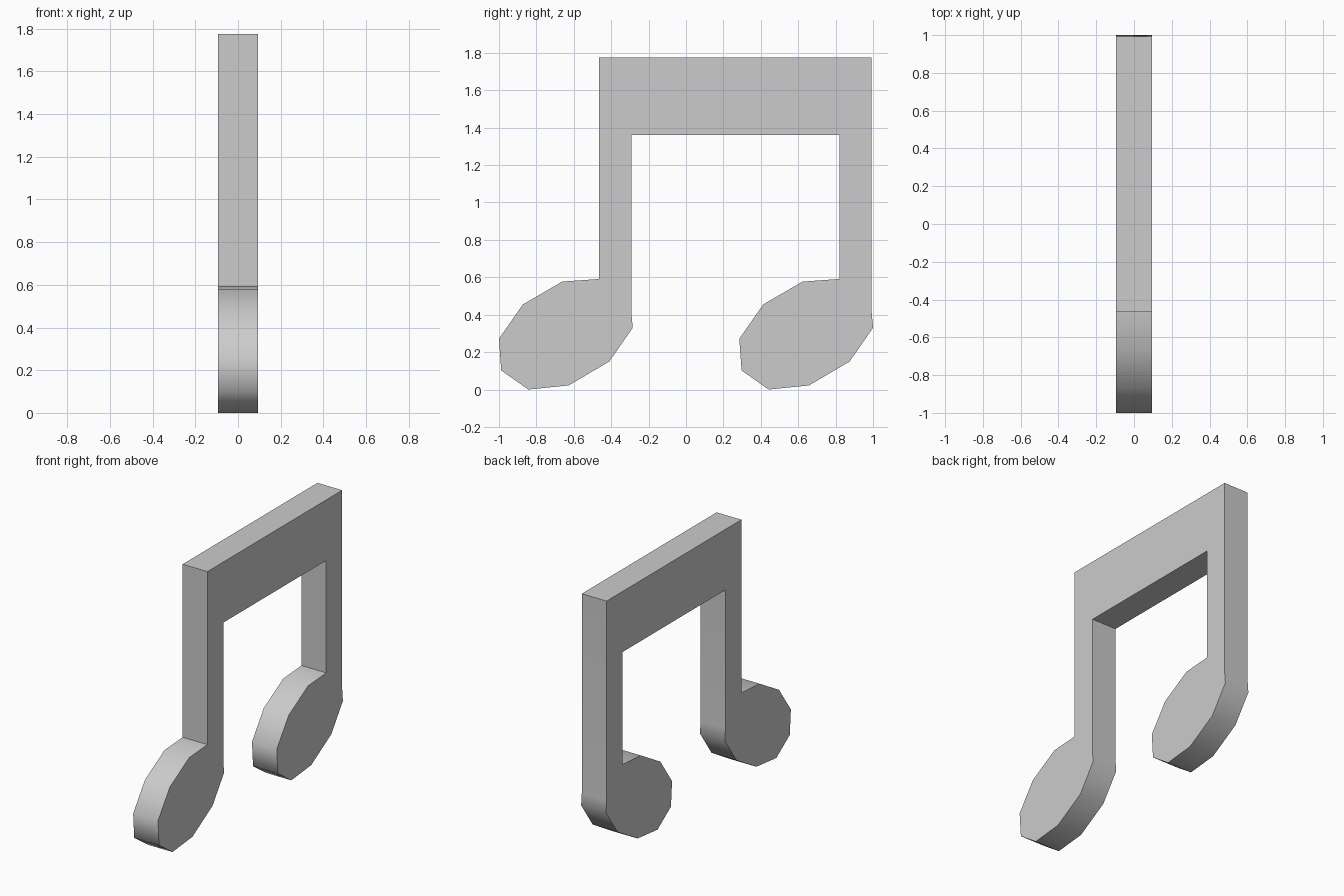
import bpy
import bmesh
import math

if "Cube" in bpy.data.objects:
    bpy.data.objects.remove(bpy.data.objects["Cube"])

HALF = 0.094      # half thickness along x
TOP = 1.775       # top of the beam
BEAM_LOW = 1.36   # underside of the beam
SPACING = 1.285   # distance between the two notes along y

# One note in the y-z plane: down the stem, round the ten-sided oval head, back to the stem
NOTE = [(-0.465, 0.591), (-0.662, 0.577), (-0.872, 0.455), (-1.0, 0.272),
        (-0.988, 0.102), (-0.843, 0.0), (-0.627, 0.022), (-0.41, 0.15),
        (-0.285, 0.33), (-0.292, 0.41)]


def note(offset):
    return [(y + offset, z) for y, z in NOTE]


def extrude_profile(name, points):
    """Closed y-z outline made into a slab centred on x = 0."""
    bm = bmesh.new()
    face = bm.faces.new([bm.verts.new((-HALF, y, z)) for y, z in points])
    result = bmesh.ops.extrude_face_region(bm, geom=[face], use_keep_orig=True)
    moved = [g for g in result["geom"] if isinstance(g, bmesh.types.BMVert)]
    bmesh.ops.translate(bm, verts=moved, vec=(2 * HALF, 0, 0))
    bmesh.ops.recalc_face_normals(bm, faces=bm.faces)
    mesh = bpy.data.meshes.new(name)
    bm.to_mesh(mesh)
    bm.free()
    obj = bpy.data.objects.new(name, mesh)
    bpy.context.collection.objects.link(obj)
    return obj


# Two notes joined by the beam, as one continuous outline
left, right = note(0), note(SPACING)
outline = ([(left[0][0], TOP)] + left
           + [(left[-1][0], BEAM_LOW), (right[0][0], BEAM_LOW)]
           + right + [(right[-1][0], TOP)])
notes = extrude_profile("beamed_music_notes", outline)

# Smooth the rims of the heads, keep the slab edges sharp
bpy.context.view_layer.objects.active = notes
notes.select_set(True)
bpy.ops.object.shade_smooth_by_angle(angle=math.radians(55))
